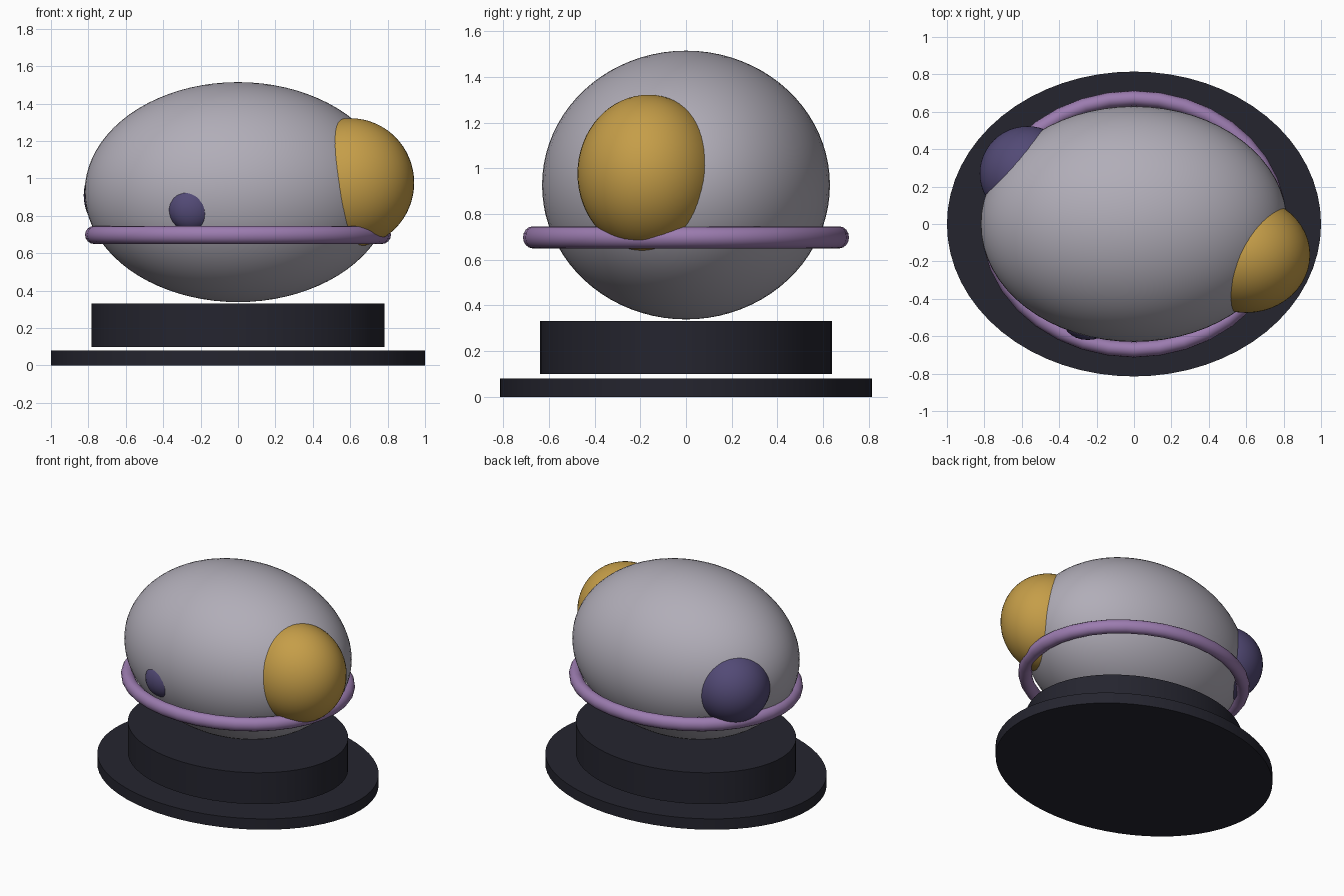
import bpy
import math

if "Cube" in bpy.data.objects:
    bpy.data.objects.remove(bpy.data.objects["Cube"])


def material(name, rgb):
    m = bpy.data.materials.new(name)
    m.diffuse_color = (*rgb, 1.0)
    m.use_nodes = True
    m.node_tree.nodes["Principled BSDF"].inputs["Base Color"].default_value = m.diffuse_color
    return m


GREY = material("pale_grey", (0.44, 0.42, 0.48))
GOLD = material("gold", (0.56, 0.34, 0.065))
LILAC = material("lilac", (0.33, 0.20, 0.43))
INDIGO = material("indigo", (0.085, 0.068, 0.18))
DARK = material("dark_slate", (0.018, 0.018, 0.028))


def finish(name, mat, scale, angle=None):
    """Name, scale, colour and smooth the active object."""
    ob = bpy.context.object
    ob.name = name
    ob.scale = scale
    bpy.ops.object.transform_apply(location=False, rotation=False, scale=True)
    ob.data.materials.append(mat)
    if angle is None:
        bpy.ops.object.shade_smooth()
    else:
        bpy.ops.object.shade_smooth_by_angle(angle=math.radians(angle))
    return ob


def ellipsoid(name, mat, centre, radii, segments=48, rings=32):
    bpy.ops.mesh.primitive_uv_sphere_add(
        segments=segments, ring_count=rings, radius=1, location=centre)
    return finish(name, mat, radii)


def oval_disc(name, mat, rx, ry, z0, z1):
    bpy.ops.mesh.primitive_cylinder_add(
        vertices=64, radius=1, depth=1, location=(0, 0, (z0 + z1) / 2))
    return finish(name, mat, (rx, ry, z1 - z0), 30)


# Stepped oval stand, with a narrow gap between its two discs
oval_disc("base_plate", DARK, 1.0, 0.815, 0.0, 0.08)
oval_disc("plinth", DARK, 0.783, 0.638, 0.10, 0.332)

# Main egg-shaped body
ellipsoid("body", GREY, (0, 0, 0.927), (0.82, 0.63, 0.588), 64, 40)

# Bulges set into the body
ellipsoid("gold_bulge", GOLD, (0.60, -0.165, 0.977), (0.342, 0.31, 0.345))
ellipsoid("indigo_bulge", INDIGO, (-0.57, 0.27, 0.91), (0.255, 0.253, 0.253))
ellipsoid("small_front_bulge", INDIGO, (-0.247, -0.53, 0.838),
          (0.126, 0.09, 0.124), 24, 16)

# Oval ring around the lower body
bpy.ops.mesh.primitive_torus_add(
    major_segments=36, minor_segments=16, major_radius=0.77,
    minor_radius=0.048, location=(0, 0, 0.698))
finish("ring", LILAC, (1.0, 0.872, 1.0))
